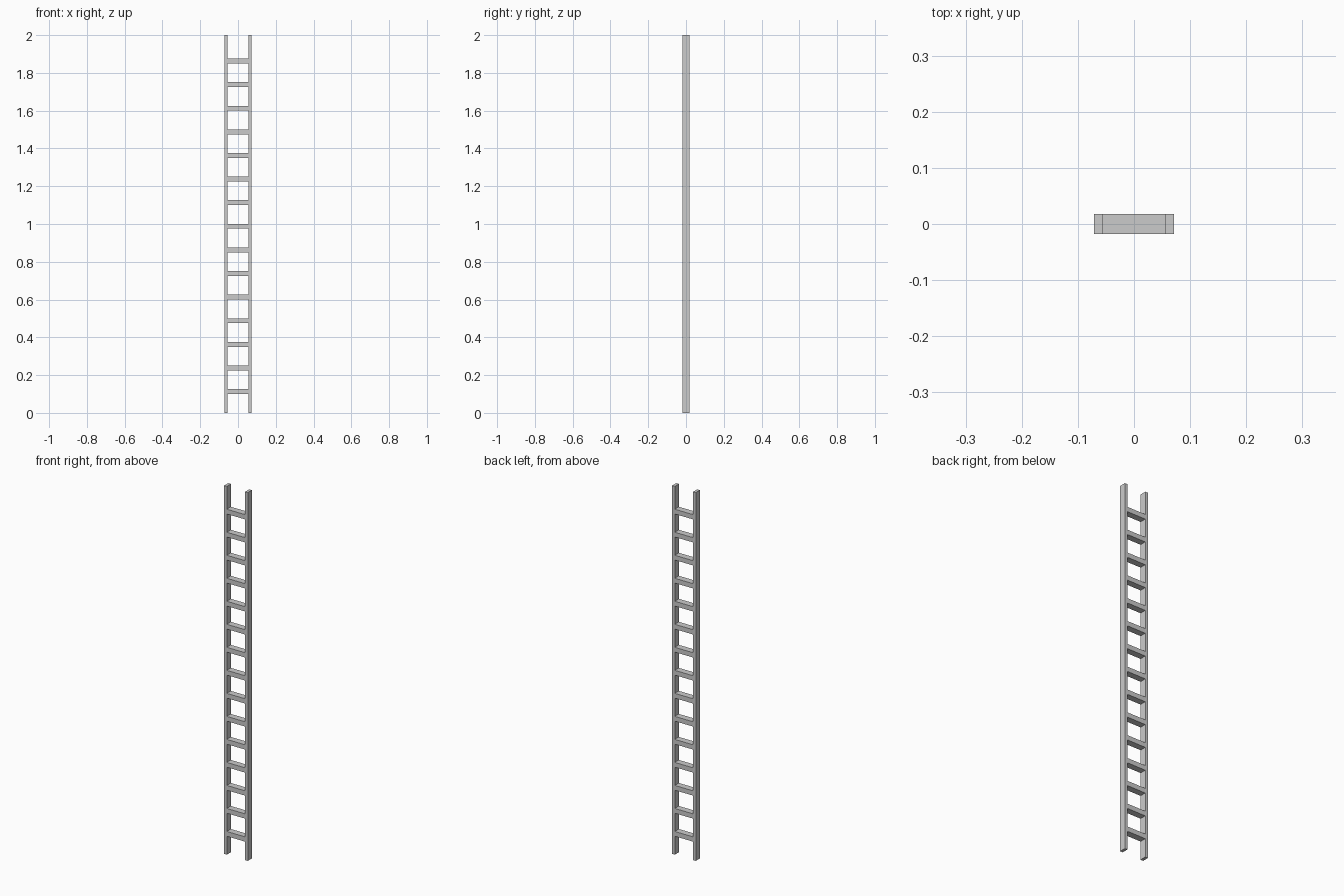
import bpy

if "Cube" in bpy.data.objects:
    bpy.data.objects.remove(bpy.data.objects["Cube"])

HALF_W = 0.071     # outer half width
INNER = 0.055      # inner face of each rail
DEPTH = 0.035
RUNG_H = 0.026
RUNGS = 15
SPACING = 0.125


def box(name, x0, x1, z0, z1):
    bpy.ops.mesh.primitive_cube_add(size=1, location=((x0 + x1) / 2, 0, (z0 + z1) / 2))
    ob = bpy.context.object
    ob.name = name
    ob.scale = (x1 - x0, DEPTH, z1 - z0)
    bpy.ops.object.transform_apply(location=False, rotation=False, scale=True)
    return ob


# Side rails
box("left_rail", -HALF_W, -INNER, 0, 2)
box("right_rail", INNER, HALF_W, 0, 2)

# Evenly spaced rungs, flush with the rails front and back
for i in range(RUNGS):
    top = SPACING * (i + 1) + 0.001
    box(f"rung_{i + 1}", -INNER, INNER, top - RUNG_H, top)
